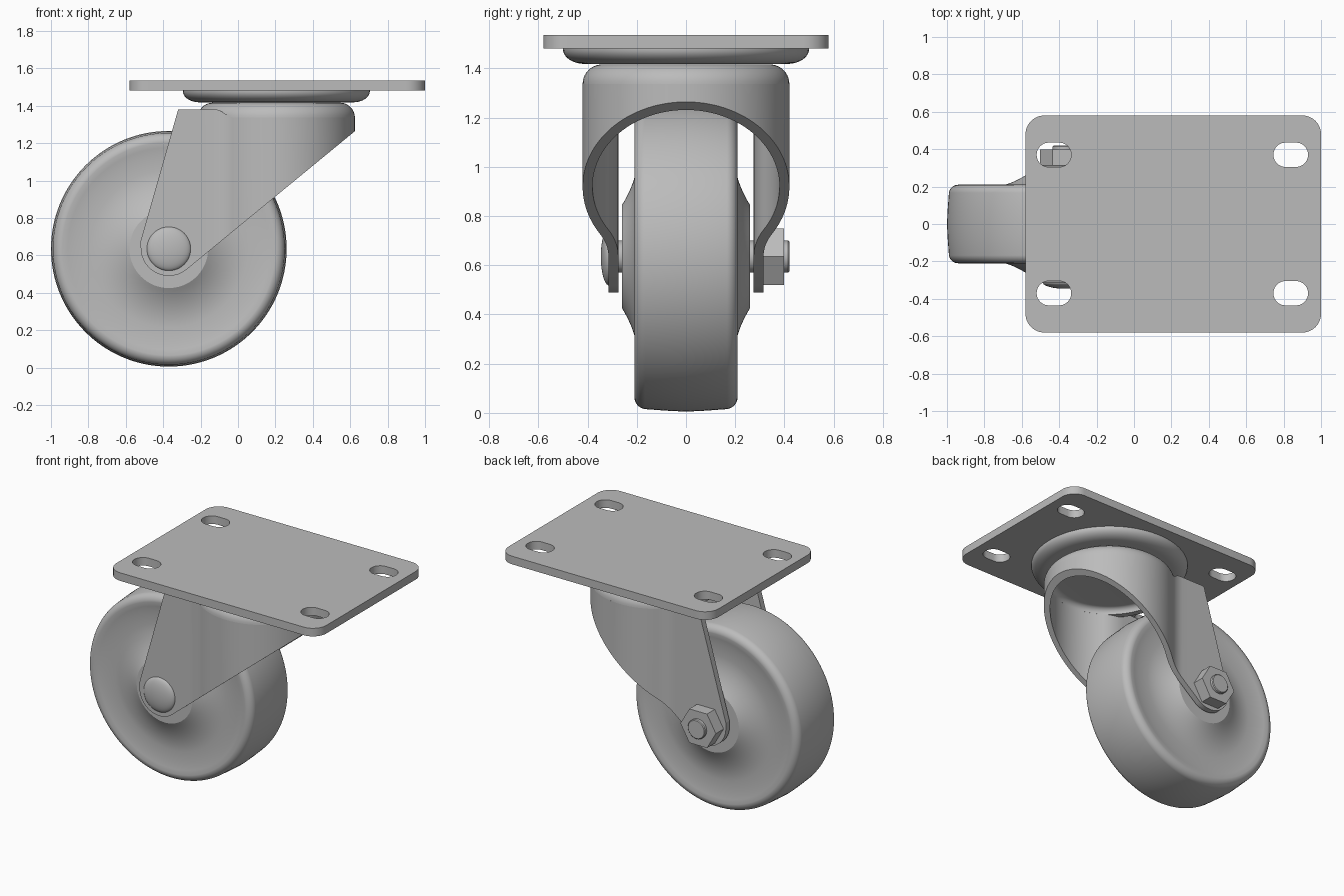
import bpy, bmesh
from math import sin, cos, pi, radians, sqrt, atan2
from mathutils import Matrix

cube = bpy.data.objects.get("Cube")
if cube:
    bpy.data.objects.remove(cube, do_unlink=True)

steel = bpy.data.materials.new("grey steel")
steel.use_nodes = True
GREY = (0.5, 0.5, 0.5, 1)
steel.diffuse_color = GREY
steel.node_tree.nodes["Principled BSDF"].inputs["Base Color"].default_value = GREY

AXLE = (-0.37, 0, 0.635)      # wheel centre
SWIVEL_X = 0.205              # swivel axis
WALL = 0.04                   # fork sheet thickness


def smooth(ob, angle=28):
    bpy.ops.object.select_all(action='DESELECT')
    ob.select_set(True)
    bpy.context.view_layer.objects.active = ob
    bpy.ops.object.shade_smooth_by_angle(angle=radians(angle))


def finish(bm, name):
    bmesh.ops.remove_doubles(bm, verts=bm.verts, dist=1e-5)
    bmesh.ops.recalc_face_normals(bm, faces=bm.faces)
    me = bpy.data.meshes.new(name)
    bm.to_mesh(me)
    bm.free()
    me.materials.append(steel)
    ob = bpy.data.objects.new(name, me)
    bpy.context.collection.objects.link(ob)
    smooth(ob)
    return ob


def lathe(name, profile, centre, along_y=False, steps=96):
    """Spin (radius, height) points round z, or round y."""
    bm = bmesh.new()
    vs = [bm.verts.new((r, 0, h)) for r, h in profile]
    es = [bm.edges.new(pair) for pair in zip(vs, vs[1:])]
    bmesh.ops.spin(bm, geom=vs + es, cent=(0, 0, 0), axis=(0, 0, 1),
                   dvec=(0, 0, 0), angle=2 * pi, steps=steps)
    m = Matrix.Translation(centre)
    if along_y:
        m = m @ Matrix.Rotation(-pi / 2, 4, 'X')
    bm.transform(m)
    return finish(bm, name)


def arc(cx, cy, r, a0, a1, n):
    """Points on an arc, angles in degrees."""
    angles = [radians(a0 + (a1 - a0) * i / n) for i in range(n + 1)]
    return [(cx + r * cos(a), cy + r * sin(a)) for a in angles]


def rounded_rect(cx, cy, w, h, r):
    pts = []
    for k, (sx, sy) in enumerate([(1, 1), (-1, 1), (-1, -1), (1, -1)]):
        pts += arc(cx + sx * (w / 2 - r), cy + sy * (h / 2 - r), r, 90 * k, 90 * k + 90, 10)
    return pts


# Mounting plate with four slots
curve = bpy.data.curves.new("mounting_plate", 'CURVE')
curve.dimensions = '2D'
curve.fill_mode = 'BOTH'
curve.extrude = 0.0275
outlines = [rounded_rect(0.21, 0, 1.58, 1.16, 0.1)]
outlines += [rounded_rect(x, y, 0.185, 0.13, 0.0645) for x in (-0.428, 0.838) for y in (-0.37, 0.37)]
for pts in outlines:
    s = curve.splines.new('POLY')
    s.points.add(len(pts) - 1)
    for p, (x, y) in zip(s.points, pts):
        p.co = (x, y, 0, 1)
    s.use_cyclic_u = True
curve.materials.append(steel)
plate = bpy.data.objects.new("mounting_plate", curve)
plate.location.z = 1.5075
bpy.context.collection.objects.link(plate)
bpy.ops.object.select_all(action='DESELECT')
plate.select_set(True)
bpy.context.view_layer.objects.active = plate
bpy.ops.object.convert(target='MESH')
smooth(plate)

# Swivel raceway dish under the plate
dish = [(0, 1.49), (0.5, 1.49), (0.5, 1.478)] + arc(0.41, 1.478, 0.06, 0, -90, 10)
dish = [(r if r <= 0.41 else 0.41 + (r - 0.41) * 1.5, h) for r, h in dish[3:]]
lathe("raceway_dish", [(0, 1.482), (0.5, 1.482)] + dish + [(0, 1.418)], (SWIVEL_X, 0, 0))

# Fork crown: rounded cap
cap = [(0, 1.416)] + arc(0.34, 1.336, 0.08, 90, 0, 10)
cap += arc(0.34, 1.336, 0.04, 0, 90, 8) + [(0, 1.376)]
lathe("fork_crown", cap, (SWIVEL_X, 0, 0))

# Fork: bent sheet following a plan path, with sloping lower edge
FOOT = (-0.37, 0.64, 0.15)
FILLET_R = 0.2
FILLET_Y = 0.315 + FILLET_R
FILLET_X = SWIVEL_X - sqrt((0.42 + FILLET_R) ** 2 - FILLET_Y ** 2)
JOIN = atan2(FILLET_Y, FILLET_X - SWIVEL_X) * 180 / pi


def plan(offset):
    foot_x = [FOOT[0] + FOOT[2] * cos(radians(a)) for a in range(180, 50, -5)]
    xs = sorted(foot_x + [-0.32, -0.23, -0.18])
    half = [(x, 0.315 - offset) for x in xs]
    half += arc(FILLET_X, FILLET_Y, FILLET_R + offset, -90, JOIN - 180, 8)
    half += arc(SWIVEL_X, 0, 0.42 - offset, JOIN, 0, 40)[1:]
    return half + [(x, -y) for x, y in half[-2::-1]]


def low(x):
    cx, cz, r = FOOT
    if x < -0.275:
        return cz - sqrt(max(0, r * r - (x - cx) ** 2))
    return 0.524 + (x + 0.275) * 0.822


def high(x):
    t = min(1, max(0, (x + 0.12) / 0.1))
    top = 1.38 - 0.044 * t * t * (3 - 2 * t)
    return min(top, 0.68 + (x + 0.52) * 3.5)


bm = bmesh.new()
columns = []
for (xo, yo), (xi, yi) in zip(plan(0), plan(WALL)):
    corners = [(xo, yo, low(xo)), (xo, yo, high(xo)), (xi, yi, high(xi)), (xi, yi, low(xi))]
    columns.append([bm.verts.new(c) for c in corners])
for a, b in zip(columns, columns[1:]):
    for i in range(4):
        j = (i + 1) % 4
        bm.faces.new((a[i], a[j], b[j], b[i]))
bm.faces.new(columns[0])
bm.faces.new(columns[-1])
finish(bm, "fork")

# Wheel: hub face, flared web, rounded rim and crowned tread
side = [(0, 0.26)]
for i in range(13):
    s = i / 12
    side.append((0.21 + 0.21 * s, 0.195 + 0.065 * (1 - s) ** 2))
side += [(0.5, 0.197), (0.54, 0.205)]
side += arc(0.57, 0.16, 0.05, 90, 8, 10)
side += [(0.626, 0.08), (0.63, 0)]
lathe("wheel", side + [(r, -h) for r, h in side[-2::-1]], AXLE, True, 128)

# Axle bolt, domed head and hex nut
lathe("axle_bolt", [(0, -0.3), (0.065, -0.3), (0.065, 0.415), (0.06, 0.42), (0, 0.42)], AXLE, True, 48)
head = [(0.118 * sin(radians(a)), -0.312 - 0.034 * cos(radians(a))) for a in range(0, 91, 9)]
lathe("bolt_head", head + [(0, -0.312)], AXLE, True, 48)
lathe("hex_nut", [(0, 0.31), (0.133, 0.31), (0.133, 0.398), (0, 0.398)], AXLE, True, 6)
